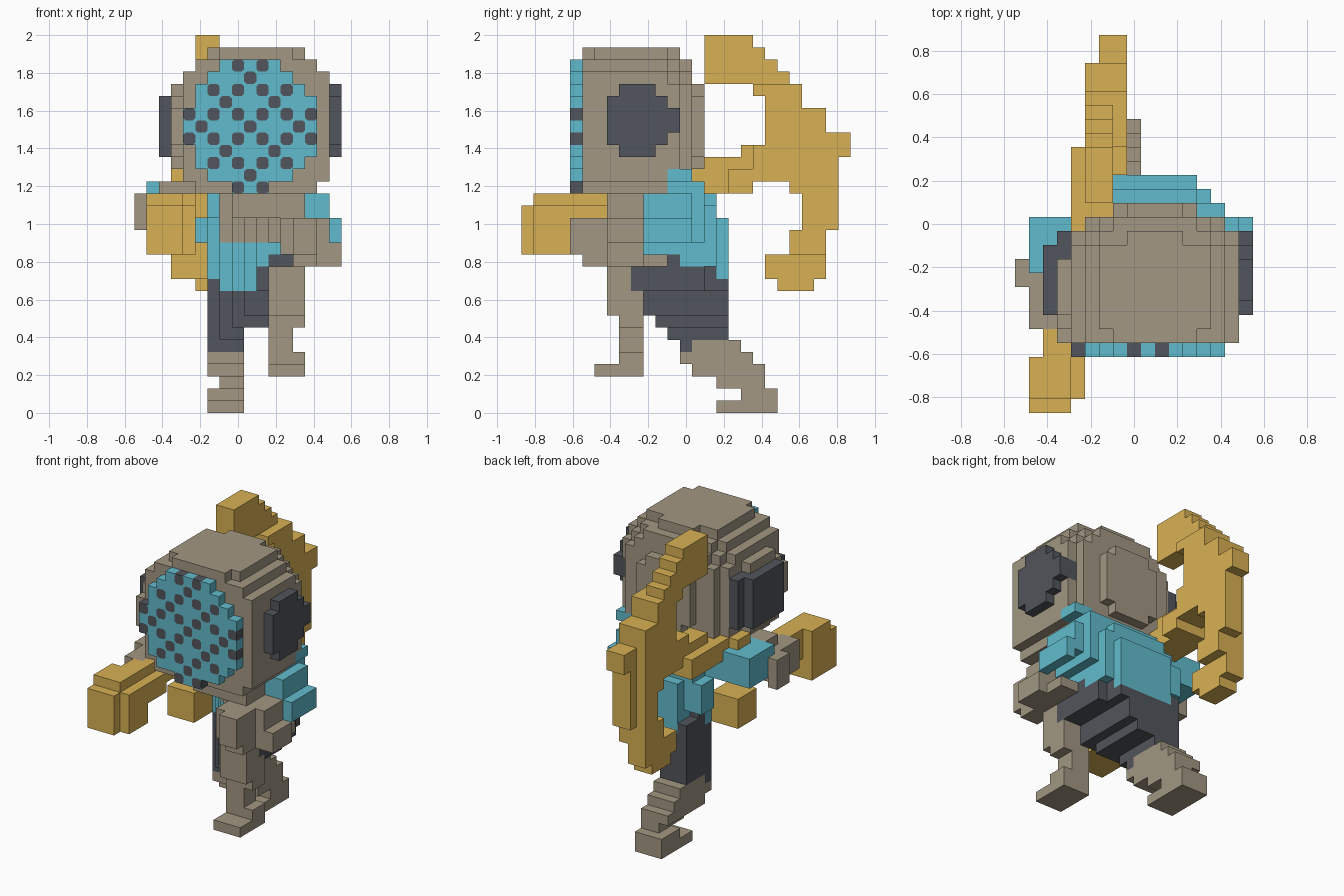
import bpy

if "Cube" in bpy.data.objects:
    bpy.data.objects.remove(bpy.data.objects["Cube"], do_unlink=True)

UNIT = 2 / 31               # edge of one block
ORIGIN = (-8.5, -13.5, 0)   # centres the block grid


def material(name, colour):
    mat = bpy.data.materials.new(name)
    mat.use_nodes = True
    rgba = (*colour, 1)
    mat.diffuse_color = rgba
    shader = next(n for n in mat.node_tree.nodes if n.type == 'BSDF_PRINCIPLED')
    shader.inputs["Base Color"].default_value = rgba
    return mat


MATERIALS = {
    "grey": material("warm grey", (.36, .31, .225)),
    "teal": material("teal", (.12, .5, .61)),
    "dark": material("charcoal", (.083, .09, .106)),
    "gold": material("gold", (.69, .44, .088)),
}
NAMES = list(MATERIALS)
blocks = {}   # cell -> (part name, colour); later parts replace earlier ones


def put(part, colour, cell):
    blocks[cell] = (part, colour)


def box(part, colour, xs, ys, zs):
    for i in range(*xs):
        for j in range(*ys):
            for k in range(*zs):
                put(part, colour, (i, j, k))


def twisted(part, colour, xs, ys, zs):
    """Box whose front is cut back diagonally on the right, for the turned body."""
    for i in range(*xs):
        box(part, colour, (i, i + 1), (max(ys[0], 19 - i), ys[1]), zs)


def disc(part, colour, xs, centre, radius, rows):
    """Round plate facing sideways."""
    for i in range(*xs):
        for j in range(5, 15):
            for k in range(*rows):
                if (j + .5 - centre[0]) ** 2 + (k + .5 - centre[1]) ** 2 <= radius ** 2:
                    put(part, colour, (i, j, k))


def cut_corners(square, cut=.2):
    """Split a square into an octagon and its four corner triangles."""
    octagon, corners = [], []
    for n, here in enumerate(square):
        before, after = square[n - 1], square[(n + 1) % 4]
        a = tuple(h + (b - h) * cut for h, b in zip(here, before))
        b = tuple(h + (c - h) * cut for h, c in zip(here, after))
        octagon += [a, b]
        corners.append([a, here, b])
    return octagon, corners


def build_parts():
    """Turn the blocks of each part into one mesh of outward faces."""
    for part in sorted({owner for owner, colour in blocks.values()}):
        verts, faces, slots, index = [], [], [], {}

        def add_face(loop, colour):
            for corner in loop:
                if corner not in index:
                    index[corner] = len(verts)
                    verts.append([(c + o) * UNIT for c, o in zip(corner, ORIGIN)])
            faces.append([index[corner] for corner in loop])
            slots.append(NAMES.index(colour))

        for cell, (owner, colour) in blocks.items():
            if owner != part:
                continue
            for axis in range(3):
                for side in (0, 1):
                    beyond = list(cell)
                    beyond[axis] += 2 * side - 1
                    if tuple(beyond) in blocks:
                        continue
                    u, v = (axis + 1) % 3, (axis + 2) % 3
                    loop = []
                    for du, dv in ((0, 0), (1, 0), (1, 1), (0, 1)):
                        corner = list(cell)
                        corner[axis] += side
                        corner[u] += du
                        corner[v] += dv
                        loop.append(tuple(corner))
                    if not side:
                        loop.reverse()
                    if part == "visor" and colour == "dark" and axis == 1 and not side:
                        dot, corners = cut_corners(loop)
                        add_face(dot, "dark")
                        for corner in corners:
                            add_face(corner, "teal")
                    else:
                        add_face(loop, colour)
        if not faces:
            continue
        mesh = bpy.data.meshes.new(part)
        mesh.from_pydata(verts, [], faces)
        used = sorted(set(slots))
        for slot in used:
            mesh.materials.append(MATERIALS[NAMES[slot]])
        for poly, slot in zip(mesh.polygons, slots):
            poly.material_index = used.index(slot)
        mesh.update()
        bpy.context.collection.objects.link(bpy.data.objects.new(part, mesh))


# Trousers
twisted("trousers", "dark", (6, 14), (9, 15), (10, 13))
twisted("trousers", "dark", (6, 13), (9, 17), (10, 12))
twisted("trousers", "dark", (6, 12), (10, 17), (8, 10))
twisted("trousers", "dark", (6, 11), (11, 17), (7, 8))
twisted("trousers", "dark", (6, 9), (12, 17), (6, 7))
box("trousers", "dark", (6, 9), (13, 14), (5, 6))

# Right leg, stretched back, as stacked slabs
for k, ys in enumerate([(16, 21), (18, 21), (16, 20), (14, 20), (13, 19), (14, 18)]):
    box("right_leg", "grey", (7 if k == 2 else 6, 9), ys, (k, k + 1))

# Left leg, under the body
box("left_leg", "grey", (11, 14), (7, 9), (10, 12))
box("left_leg", "grey", (11, 14), (7, 10), (8, 10))
box("left_leg", "grey", (11, 14), (8, 10), (7, 8))
box("left_leg", "grey", (11, 13), (8, 10), (5, 7))
box("left_leg", "grey", (11, 14), (8, 10), (4, 5))
box("left_leg", "grey", (11, 14), (6, 10), (3, 4))

# Jacket, stepping inward toward the neck
box("jacket", "teal", (7, 13), (16, 17), (11, 13))
box("jacket", "teal", (7, 14), (13, 16), (12, 13))
box("jacket", "teal", (7, 13), (14, 17), (13, 16))
box("jacket", "teal", (7, 13), (15, 16), (16, 18))
twisted("jacket", "teal", (6, 14), (10, 16), (13, 17))
twisted("jacket", "teal", (6, 14), (10, 15), (17, 19))
twisted("jacket", "teal", (5, 12), (9, 16), (13, 15))
box("jacket", "teal", (5, 7), (14, 16), (15, 16))

# Sash hanging in front
for k, (first, last) in zip((10, 11, 12, 13), ((7, 10), (6, 10), (6, 11), (6, 12))):
    twisted("sash", "teal", (first, last), (9, 14), (k, k + 1))

# Bare chest
twisted("chest", "grey", (7, 14), (8, 13), (14, 18))
box("chest", "grey", (6, 7), (12, 14), (16, 18))
box("chest", "grey", (8, 14), (7, 11), (16, 18))

# Left arm
box("left_sleeve", "teal", (13, 15), (10, 15), (14, 19))
box("left_sleeve", "teal", (15, 16), (10, 14), (15, 18))
box("left_sleeve", "teal", (16, 17), (10, 14), (14, 16))
box("left_hand", "grey", (13, 15), (4, 5), (13, 16))
box("left_hand", "grey", (12, 15), (5, 8), (13, 16))
box("left_hand", "grey", (13, 15), (5, 7), (12, 13))
box("left_forearm", "grey", (13, 16), (7, 10), (13, 16))
box("left_forearm", "grey", (13, 17), (7, 10), (12, 14))
box("left_forearm", "grey", (13, 16), (10, 12), (12, 13))

# Weapon handle, slanting from the front grip to the blade
for j in range(4, 15):
    start, base = 2 + (j - 4) // 4, 15 + (j - 4) // 3
    box("handle", "gold", (start, start + 3), (j, j + 1), (base, base + 2))
box("handle", "gold", (4, 7), (14, 19), (18, 20))
box("handle", "gold", (6, 8), (17, 19), (18, 20))
box("handle", "gold", (3, 4), (11, 13), (19, 20))

# Front end of the weapon
box("handle_end", "gold", (1, 4), (0, 1), (13, 17))
box("handle_end", "gold", (1, 5), (1, 4), (13, 17))
box("handle_end", "gold", (1, 4), (1, 4), (17, 18))
box("handle_end", "gold", (2, 4), (4, 7), (17, 18))

# Hanging pouch at the hip
box("hip_pouch", "gold", (3, 6), (10, 13), (11, 14))

# Right arm
box("right_sleeve", "teal", (1, 4), (10, 14), (16, 19))
box("right_sleeve", "teal", (4, 7), (11, 14), (16, 18))
box("right_hand", "grey", (0, 1), (9, 11), (15, 18))
box("right_hand", "grey", (1, 3), (6, 10), (15, 18))
box("right_hand", "grey", (2, 5), (8, 10), (18, 19))

# Crescent blade: one run of blocks per row, top to bottom
CRESCENT = [(15, 19), (15, 20), (15, 21), (15, 22), (19, 23), (20, 23), (20, 25),
            (20, 25), (20, 27), (18, 27), (15, 26), (18, 26), (22, 26), (23, 26),
            (23, 26), (23, 26), (22, 25), (22, 25), (20, 25), (20, 25), (21, 24)]
for row, (first, last) in enumerate(CRESCENT):
    k = 30 - row
    for j in range(first, last):
        if j >= 25:
            xs = (6, 8)
        elif j >= 19 and 12 < k < 27:
            xs = (5, 8)
        else:
            xs = (5, 7)
        box("blade", "gold", xs, (j, j + 1), (k, k + 1))

# Rounded head, flat in front and tapering behind
for i in range(3, 16):
    for j in range(5, 15):
        for k in range(18, 30):
            ring = (abs(i + .5 - 10) / 7) ** 2.5 + (abs(k + .5 - 23.5) / 6.8) ** 2.5
            if ring + (abs(j + .5 - 8.8) / 6) ** 3.2 <= 1:
                put("head", "grey", (i, j, k))
box("head", "grey", (6, 14), (6, 12), (29, 30))

# Shoulder cap beside the head
box("left_sleeve", "teal", (14, 16), (12, 14), (19, 20))

# Ears
disc("left_ear", "dark", (16, 17), (9.9, 24), 2.9, (21, 27))
box("left_ear", "dark", (15, 16), (12, 13), (23, 25))
disc("right_ear", "dark", (2, 3), (9.5, 23.5), 2.9, (21, 26))
box("right_ear", "dark", (3, 4), (11, 13), (21, 26))

# Round visor with a dotted pattern
for i in range(4, 15):
    for k in range(18, 29):
        if (i - 9.1) ** 2 + (k - 23.1) ** 2 <= 28.5:
            dot = (i % 2 == 0 and k % 2 == 0) or (i % 2 and k % 2 and (i + k) % 4 == 0)
            put("visor", "dark" if dot else "teal", (i, 4, k))

build_parts()
